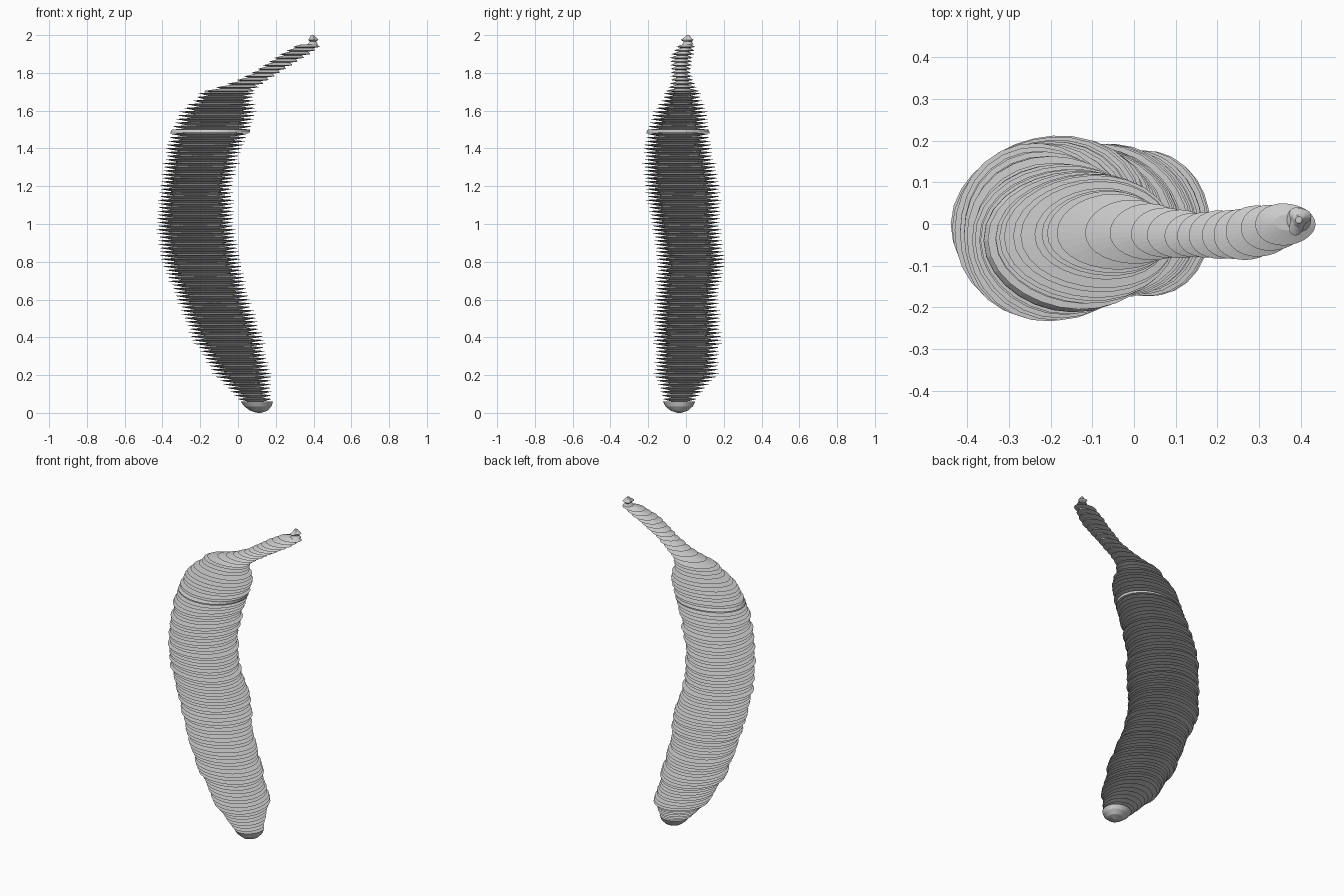
import bpy
import bmesh
import random
from math import sin, cos, tau

random.seed(4)
cube = bpy.data.objects.get("Cube")
if cube:
    bpy.data.objects.remove(cube)

grey = bpy.data.materials.new("light_grey")
grey.use_nodes = True
colour = (0.6, 0.6, 0.6, 1)
grey.diffuse_color = colour
grey.node_tree.nodes["Principled BSDF"].inputs["Base Color"].default_value = colour

SIDES = 28
PITCH = 0.0195
BASE = 0.06
SEAM = 1.5
NECK = 1.7

# Outline of the curved body: height, x range, y range
OUTLINE = [
    (.06, .01, .18, -.12, .05),
    (.2, -.12, .175, -.17, .17),
    (.4, -.25, .13, -.17, .18),
    (.6, -.33, .06, -.16, .17),
    (.8, -.395, .01, -.15, .21),
    (1, -.43, -.02, -.19, .18),
    (1.2, -.42, -.03, -.215, .175),
    (1.4, -.38, .02, -.22, .14),
    (1.5, -.35, .07, -.21, .13),
    (1.6, -.29, .09, -.17, .11),
    (1.7, -.19, .08, -.11, .07),
    (1.75, -.03, .14, -.08, .04),
    (1.8, .07, .22, -.08, .025),
    (1.88, .19, .35, -.085, .035),
    (1.94, .29, .44, -.05, .05),
    (1.97, .35, .425, -.02, .04),
]


def outline_at(z):
    """Centre and radii of the body at a height."""
    z = min(max(z, OUTLINE[0][0]), OUTLINE[-1][0])
    for low, high in zip(OUTLINE, OUTLINE[1:]):
        if z <= high[0]:
            t = (z - low[0]) / (high[0] - low[0])
            x0, x1, y0, y1 = (a + (b - a) * t for a, b in zip(low[1:], high[1:]))
            return (x0 + x1) / 2, (y0 + y1) / 2, (x1 - x0) / 2, (y1 - y0) / 2


def ring(bm, cx, cy, rx, ry, z, wobble=0.0, phase=0.0):
    verts = []
    for i in range(SIDES):
        a = tau * i / SIDES
        k = 1 + wobble * (sin(2 * a + phase) + sin(3 * a - phase))
        verts.append(bm.verts.new((cx + rx * k * cos(a), cy + ry * k * sin(a), z)))
    return verts


def loft(bm, rings):
    """Join the rings in order and close both ends."""
    for low, high in zip(rings, rings[1:]):
        for i in range(SIDES):
            bm.faces.new((low[i - 1], low[i], high[i], high[i - 1]))
    bm.faces.new(rings[0][::-1])
    bm.faces.new(rings[-1])


def body_ring(bm, z, inset=0.0, swell=1.0):
    cx, cy, rx, ry = outline_at(z)
    cut = min(inset, 0.55 * min(rx, ry))
    return ring(bm, cx, cy, rx * swell - cut, ry * swell - cut, z, 0.02, z * 9)


def finish(bm, name):
    mesh = bpy.data.meshes.new(name)
    bm.to_mesh(mesh)
    bm.free()
    mesh.materials.append(grey)
    obj = bpy.data.objects.new(name, mesh)
    bpy.context.collection.objects.link(obj)


# Ridged body and stem: sharp fins around a narrower core, one blunt seam fin
body = bmesh.new()
count = int((1.97 - BASE) / PITCH)
seam_index = round((SEAM - BASE) / PITCH)
rings = [body_ring(body, BASE, 0.06)]
for n in range(1, count + 1):
    top = BASE + n * PITCH
    if n == seam_index:
        rings.append(body_ring(body, top - PITCH * 0.95))
        rings.append(body_ring(body, top - PITCH * 0.1, 0.008))
    else:
        drop = 0.3 if top < NECK else 0.7
        rings.append(body_ring(body, top - PITCH * drop, 0, random.uniform(0.98, 1.06)))
    rings.append(body_ring(body, top, 0.072))
loft(body, rings)
finish(body, "ridged_body")

# Rounded bottom tip, turned inside out
tip = bmesh.new()
cx, cy, rx, ry = outline_at(BASE)
cx += 0.005
loft(tip, [ring(tip, cx + shift, cy, rx * s, ry * s, z, 0.02)
           for s, z, shift in ((.12, 0, .012), (.55, .012, .01), (.85, .035, .005), (1, BASE, 0))])
bmesh.ops.reverse_faces(tip, faces=tip.faces[:])
finish(tip, "bottom_tip")

# Small crumpled knob on the stem end
knob = bmesh.new()
loft(knob, [ring(knob, .395, .01, r, r, z, w, z * 60)
            for r, z, w in ((.03, 1.95, 0), (.018, 1.965, .15), (.028, 1.975, .2),
                            (.015, 1.988, .2), (.008, 2, 0))])
finish(knob, "stem_knob")
